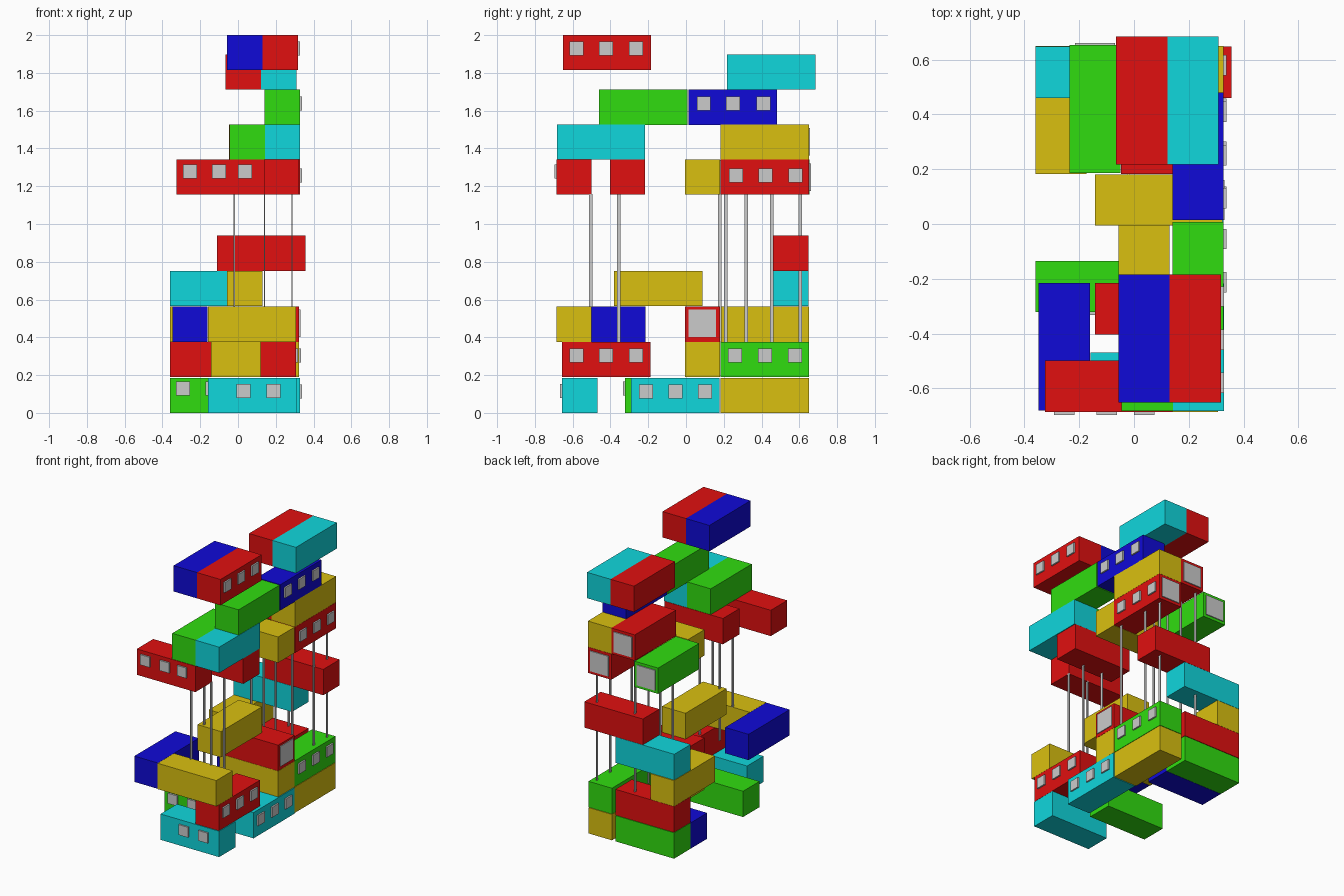
import bpy, bmesh
from mathutils import Vector

L, W, H = 0.467, 0.187, 0.186      # container length, width, height

COLS = {"red": (0.75, 0.005, 0.005, 1), "gold": (0.7, 0.53, 0.005, 1),
        "green": (0.03, 0.72, 0.005, 1), "blue": (0.005, 0.003, 0.68, 1),
        "cyan": (0.005, 0.68, 0.72, 1)}
mats = {}
for n, c in COLS.items():
    mats[n] = bpy.data.materials.new(n + "_paint")
    mats[n].diffuse_color = c


def box(name, lo, hi, mat=None):
    me = bpy.data.meshes.new(name)
    bm = bmesh.new()
    bmesh.ops.create_cube(bm, size=1)
    lo, hi = Vector(lo), Vector(hi)
    for v in bm.verts:
        v.co = (lo + hi) / 2 + Vector(a * b for a, b in zip(v.co, hi - lo))
    bm.to_mesh(me)
    bm.free()
    ob = bpy.data.objects.new(name, me)
    bpy.context.collection.objects.link(ob)
    if mat:
        me.materials.append(mats[mat])
    return ob


# colour, long axis, min x, min y, min z
containers = [
    # ground layer
    ("cyan", "x", -.158, -.656, 0), ("green", "x", -.36, -.322, 0),
    ("cyan", "y", .14, -.29, 0), ("gold", "y", .135, .183, 0),
    ("green", "x", -.36, .463, 0), ("blue", "x", -.36, .274, 0),
    # second layer
    ("red", "y", .12, -.656, .189), ("gold", "x", -.143, -.006, .189),
    ("green", "y", .135, .183, .189), ("red", "x", -.36, .463, .189),
    # third layer
    ("gold", "x", -.16, -.686, .376), ("blue", "y", -.348, -.682, .376),
    ("red", "x", -.143, -.006, .376), ("gold", "y", -.36, .183, .376),
    # fourth and fifth layers
    ("gold", "y", -.057, -.38, .565), ("cyan", "x", -.36, .461, .565),
    ("red", "x", -.11, .461, .752),
    # raised storey on posts
    ("red", "x", -.326, -.686, 1.155), ("red", "x", -.143, -.403, 1.155),
    ("gold", "x", -.143, -.006, 1.155), ("red", "y", .14, .183, 1.155),
    ("green", "y", -.236, .187, 1.155),
    ("green", "y", -.045, -.684, 1.342), ("cyan", "y", .142, -.684, 1.342),
    ("gold", "y", .14, .183, 1.342), ("red", "y", -.047, .183, 1.342),
    ("green", "y", .14, -.46, 1.525), ("blue", "y", .14, .014, 1.525),
    # roof containers
    ("red", "y", -.065, .218, 1.711), ("cyan", "y", .122, .218, 1.711),
    ("blue", "y", -.057, -.652, 1.814), ("red", "y", .13, -.652, 1.814),
]
for i, (col, ax, x, y, z) in enumerate(containers):
    dx, dy = (L, W) if ax == "x" else (W, L)
    box(f"container_{i:02d}", (x, y, z), (x + dx, y + dy, z + H), col)


# square windows: on the right sides (x face, y centres, z) and front sides
def windows(face, axis, centres, z, s=.037, t=.011):
    for c in centres:
        if axis == "x":
            box("window", (face - .004, c - s, z - s), (face + t, c + s, z + s))
        else:
            box("window", (c - s, face - t, z - s), (c + s, face + .004, z + s))


windows(.327, "x", (-.213, -.055, .1), .114)
windows(.307, "x", (-.58, -.423, -.265), .305)
windows(.322, "x", (.26, .418, .576), .305)
windows(.327, "x", (.265, .422, .58), 1.257)
windows(.327, "x", (.094, .25, .41), 1.638)
windows(.317, "x", (-.58, -.423, -.265), 1.93)
windows(-.656, "y", (.03, .187), .117)
windows(-.322, "y", (-.29, -.135, .02), .13)
windows(-.686, "y", (-.255, -.1, .037), 1.277)

# large end panels
p = .073
for x, z, y in ((.233, 1.248, .65), (.046, 1.435, .65), (-.143, 1.248, .654)):
    box("end_panel", (x - p, y - .004, z - p), (x + p, y + .007, z + p))
box("end_panel", (.32, .087 - p, .474 - p), (.33, .087 + p, .474 + p))

# flat steel posts carrying the raised storey: x, y, bottom, top
posts = [(-.02, -.505, .56, 1.16), (.14, -.505, .56, 1.16),
         (-.02, -.355, .376, 1.16), (.14, -.355, .376, 1.16),
         (.285, .21, .376, 1.16), (.285, .455, .376, 1.16), (.285, .605, .376, 1.16),
         (-.02, .178, .376, 1.34), (-.02, .32, .376, 1.34),
         (-.02, .455, .376, 1.34), (-.02, .605, .376, 1.34)]
for x, y, a, b in posts:
    box("post", (x - .003, y - .009, a), (x + .003, y + .009, b))
